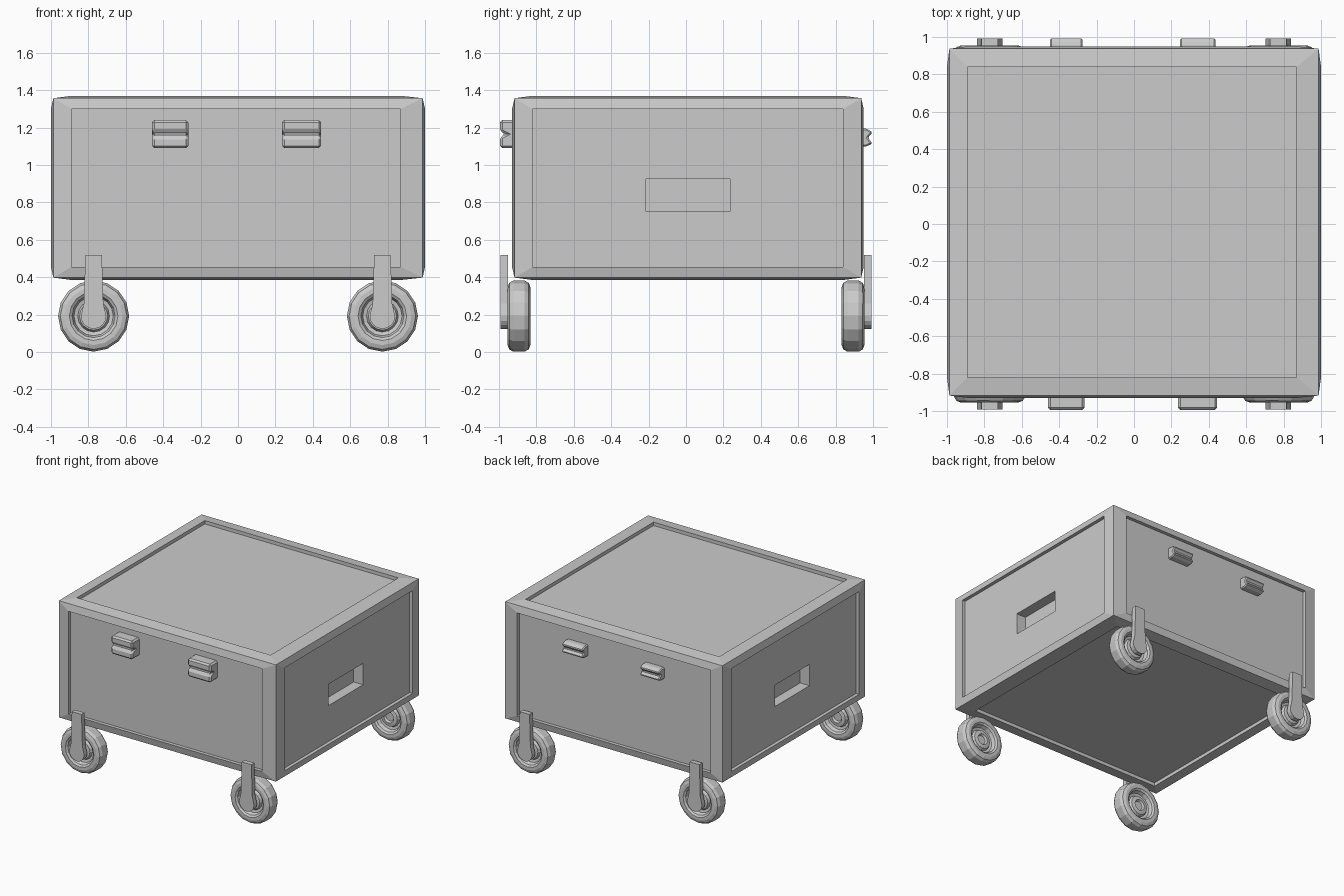
import bpy, bmesh, math
from mathutils import Vector, Matrix

if "Cube" in bpy.data.objects:
    bpy.data.objects.remove(bpy.data.objects["Cube"], do_unlink=True)

grey = bpy.data.materials.new("plain grey")
grey.use_nodes = True
GREY = (0.6, 0.6, 0.6, 1)
grey.diffuse_color = GREY
grey.node_tree.nodes["Principled BSDF"].inputs["Base Color"].default_value = GREY


def finish(bm, name):
    bmesh.ops.recalc_face_normals(bm, faces=bm.faces)
    mesh = bpy.data.meshes.new(name)
    bm.to_mesh(mesh)
    bm.free()
    mesh.materials.append(grey)
    obj = bpy.data.objects.new(name, mesh)
    bpy.context.collection.objects.link(obj)
    return obj


def recess(bm, face, lo, hi, rim, depth):
    """Cut a rectangle into a face: fit its outline to lo..hi, lift the rim, sink the middle."""
    n = face.normal.copy()
    axis = max(range(3), key=lambda i: abs(n[i]))
    bmesh.ops.inset_individual(bm, faces=[face], thickness=0.01)
    mid = face.calc_center_median()
    for v in face.verts:
        for i in range(3):
            if i != axis:
                v.co[i] = hi[i] if v.co[i] > mid[i] else lo[i]
        v.co += n * rim
    inner = bmesh.ops.extrude_discrete_faces(bm, faces=[face])["faces"][0]
    for v in inner.verts:
        v.co -= n * depth
    bm.normal_update()
    return inner


# Body: box with a sunken panel on every side and hand slots at both ends
RIM = 0.013
low, high = Vector((-1, -0.93, 0.385)), Vector((1, 0.95, 1.37))
bm = bmesh.new()
bmesh.ops.create_cube(bm, size=1)
size = high - low - Vector((2 * RIM,) * 3)
for v in bm.verts:
    v.co = (low + high) / 2 + Vector([a * b for a, b in zip(v.co, size)])
bm.normal_update()
for side in [f.normal.copy() for f in bm.faces]:
    face = max(bm.faces, key=lambda f: f.calc_center_median().dot(side))
    panel = recess(bm, face, (-0.89, -0.82, 0.455), (0.87, 0.84, 1.3), RIM, 0.028)
    if abs(side.x) > 0.9:
        recess(bm, panel, (0, -0.215, 0.75), (0, 0.235, 0.925), 0, 0.085)
finish(bm, "case_body")


def prism(name, profile, along, start, end):
    """Extrude a flat outline between two positions on the x or y axis."""
    bm = bmesh.new()
    place = (lambda a, b: (start, a, b)) if along == "x" else (lambda a, b: (a, start, b))
    face = bm.faces.new([bm.verts.new(place(a, b)) for a, b in profile])
    out = bmesh.ops.extrude_face_region(bm, geom=[face])
    shift = Vector((end - start, 0, 0)) if along == "x" else Vector((0, end - start, 0))
    bmesh.ops.translate(bm, vec=shift, verts=[g for g in out["geom"] if isinstance(g, bmesh.types.BMVert)])
    return finish(bm, name)


# Latches: two-bar blocks on the front, flared clips on the back
front_latch = [(-0.88, 1.09), (-0.995, 1.09), (-0.995, 1.15), (-0.965, 1.165),
               (-0.995, 1.18), (-0.995, 1.24), (-0.88, 1.24)]
back_latch = [(0.9, 1.1), (0.965, 1.1), (0.998, 1.115), (0.972, 1.145),
              (0.998, 1.175), (0.965, 1.195), (0.9, 1.195)]
for name, outline, spans, bevel in (
        ("front_latch", front_latch, ((-0.46, -0.265), (0.235, 0.445)), 0.016),
        ("back_latch", back_latch, ((-0.45, -0.275), (0.245, 0.435)), 0.008)):
    for label, (x0, x1) in zip(("right", "left"), spans):
        obj = prism(f"{name}_{label}", outline, "x", x0, x1)
        mod = obj.modifiers.new("soft edges", "BEVEL")
        mod.width, mod.segments = bevel, 1


# Wheel cross-section as (radius, distance from the wheel's middle)
HALF_RIM = [(0.19, 0.03), (0.178, 0.052), (0.155, 0.061), (0.13, 0.061), (0.115, 0.05),
            (0.105, 0.02), (0.085, 0.015), (0.075, 0.035), (0.045, 0.04), (0.035, 0.025), (0, 0.025)]


def wheel(name, x, y, z):
    bm = bmesh.new()
    section = HALF_RIM[::-1] + [(r, -d) for r, d in HALF_RIM]
    verts = [bm.verts.new((r, d, 0)) for r, d in section]
    edges = [bm.edges.new(pair) for pair in zip(verts, verts[1:])]
    bmesh.ops.spin(bm, geom=verts + edges, cent=(0, 0, 0), axis=(0, 1, 0),
                   angle=math.tau, steps=16)
    bmesh.ops.remove_doubles(bm, verts=bm.verts, dist=1e-4)
    bmesh.ops.translate(bm, vec=(x, y, z), verts=bm.verts)
    finish(bm, name)


# Wheels with a rounded strut and an axle on the outer side
AXLE_Z = 0.192
for sx, side in ((-1, "right"), (1, "left")):
    for sy, end in ((-1, "front"), (1, "back")):
        x, y = sx * 0.772, sy * 0.893
        wheel(f"{end}_{side}_wheel", x, y, AXLE_Z)
        arc = [(x + 0.068 * math.cos(a), AXLE_Z + 0.068 * math.sin(a))
               for a in (math.pi * (1 + i / 8) for i in range(9))]
        strut = arc + [(x + 0.052, 0.26), (x + 0.044, 0.52), (x - 0.044, 0.52), (x - 0.052, 0.26)]
        prism(f"{end}_{side}_strut", strut, "y", sy * 0.953, sy * 0.992)
        bm = bmesh.new()
        bmesh.ops.create_cone(bm, cap_ends=True, segments=12, radius1=0.035, radius2=0.035, depth=0.06,
                              matrix=Matrix.Translation((x, sy * 0.935, AXLE_Z))
                              @ Matrix.Rotation(math.pi / 2, 4, "X"))
        finish(bm, f"{end}_{side}_axle")
